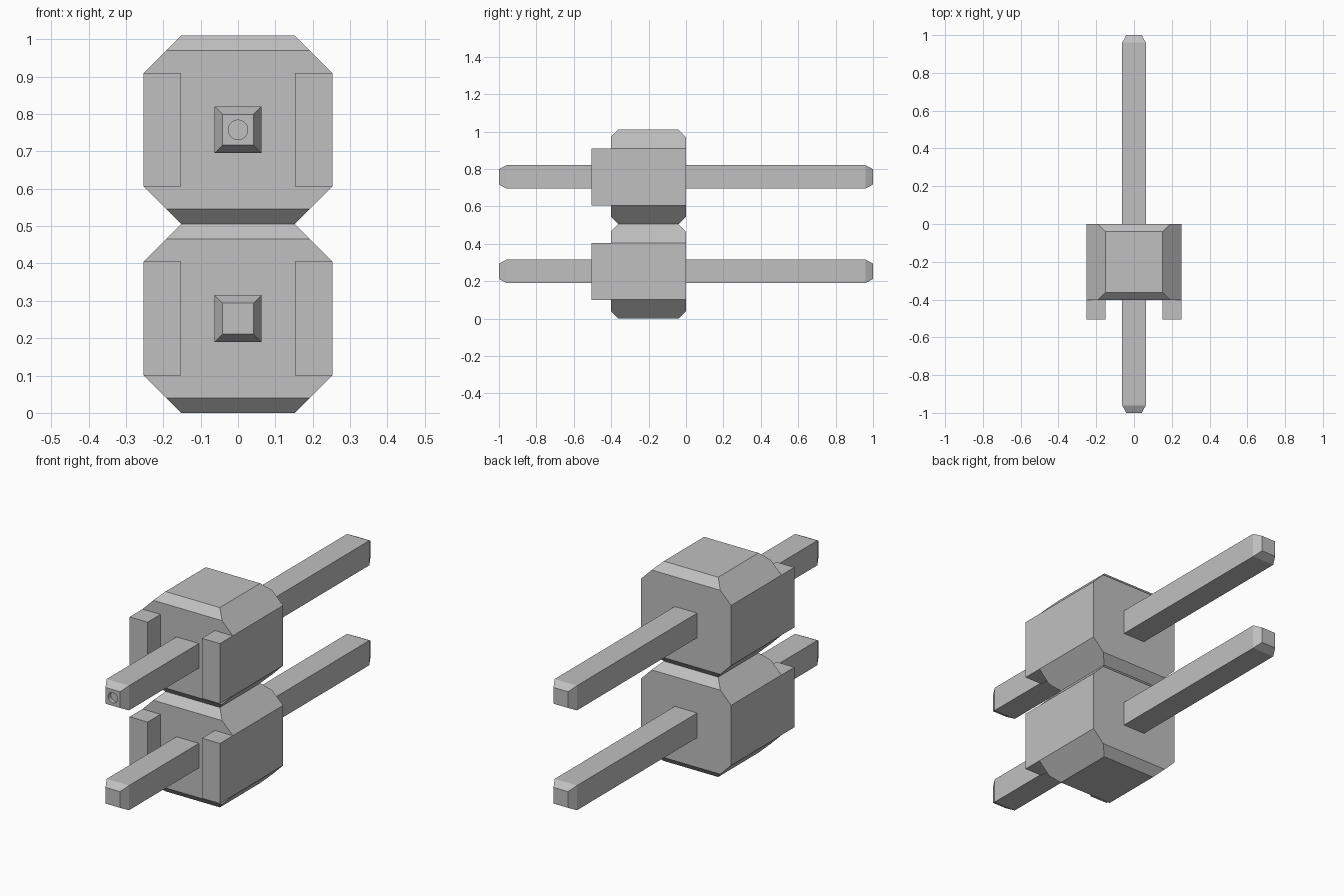
import bpy, bmesh
from itertools import product

default = bpy.data.objects.get("Cube")
if default:
    bpy.data.objects.remove(default, do_unlink=True)

grey = bpy.data.materials.new("plain grey")
grey.use_nodes = True
grey.diffuse_color = (0.53, 0.53, 0.53, 1)
grey.node_tree.nodes["Principled BSDF"].inputs["Base Color"].default_value = grey.diffuse_color

PITCH = 0.505               # height of one unit
HALF = PITCH / 2
CORNER = 0.152              # where the corner chamfers start
EDGE = 0.04                 # chamfer along top and bottom edges
PIN, TIP = 0.0625, 0.041    # pin half width, shaft and tip
BODY_FRONT, RIB_FRONT = -0.402, -0.505


def convex_part(name, points, location):
    """Convex solid with flat faces around a few corner points."""
    bm = bmesh.new()
    for p in points:
        bm.verts.new(p)
    bmesh.ops.convex_hull(bm, input=bm.verts[:])
    bmesh.ops.dissolve_limit(bm, angle_limit=0.01, verts=bm.verts[:], edges=bm.edges[:])
    bmesh.ops.recalc_face_normals(bm, faces=bm.faces[:])
    mesh = bpy.data.meshes.new(name)
    bm.to_mesh(mesh)
    bm.free()
    mesh.materials.append(grey)
    obj = bpy.data.objects.new(name, mesh)
    bpy.context.collection.objects.link(obj)
    obj.location = location
    return obj


def body_points():
    points = []
    for sx, sz in product((-1, 1), repeat=2):
        for y, inward in ((BODY_FRONT, 1), (0, -1)):
            points += [(sx * HALF, y, sz * CORNER),
                       (sx * (CORNER + EDGE), y, sz * (HALF - EDGE)),
                       (sx * CORNER, y + inward * EDGE, sz * HALF)]
    return points


def pin_points():
    signs = list(product((-1, 1), repeat=3))
    shaft = [(x * PIN, y * (1 - EDGE), z * PIN) for x, y, z in signs]
    tips = [(x * TIP, y, z * TIP) for x, y, z in signs]
    return shaft + tips


for level, z in (("lower", HALF), ("upper", HALF + PITCH)):
    centre = (0, 0, z)
    # Chamfered housing block
    convex_part(f"{level}_housing", body_points(), centre)
    # Standoff ribs on the front
    for side, s in (("right", -1), ("left", 1)):
        ribs = product((s * CORNER, s * HALF), (RIB_FRONT, BODY_FRONT), (-CORNER, CORNER))
        convex_part(f"{level}_{side}_rib", ribs, centre)
    # Square pin with tapered tips
    pin = convex_part(f"{level}_pin", pin_points(), centre)

# Small round recess in the front tip of the upper pin
bpy.ops.mesh.primitive_cylinder_add(vertices=32, radius=0.026, depth=0.04,
                                    location=(0, -1, HALF + PITCH),
                                    rotation=(1.570796, 0, 0))
cutter = bpy.context.object
cutter.name = "recess_cutter"
cutter.data.materials.append(grey)
cutter.hide_render = True
cut = pin.modifiers.new("recess", 'BOOLEAN')
cut.operation = 'DIFFERENCE'
cut.solver = 'EXACT'
cut.object = cutter
bpy.context.view_layer.objects.active = pin
bpy.ops.object.modifier_apply(modifier=cut.name)
bpy.data.objects.remove(cutter, do_unlink=True)
